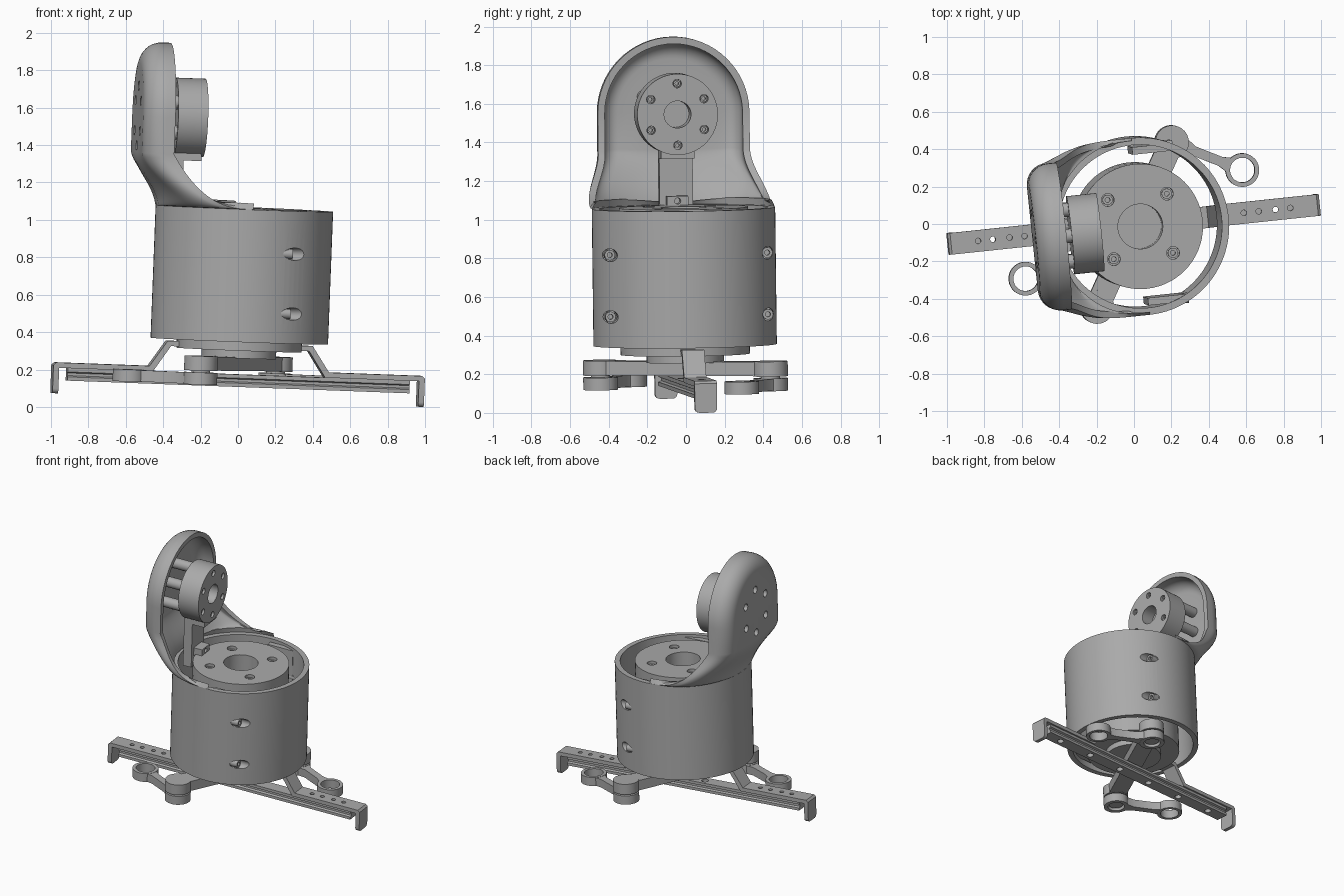
import bpy, bmesh, math
from mathutils import Matrix, Vector

if "Cube" in bpy.data.objects:
    bpy.data.objects.remove(bpy.data.objects["Cube"])

grey = bpy.data.materials.new("plain grey")
grey.use_nodes = True
COL = (0.4, 0.4, 0.4, 1)
grey.diffuse_color = COL
grey.node_tree.nodes["Principled BSDF"].inputs["Base Color"].default_value = COL
parts = []
HEAD_Z = 1.545                       # height of the head motor axis
ALONG_X = Matrix.Translation((0, 0, HEAD_Z)) @ Matrix.Rotation(math.pi / 2, 4, 'Y')


def finish(name, bm, place=None, normals=True):
    bmesh.ops.remove_doubles(bm, verts=bm.verts, dist=1e-5)
    if normals:
        bmesh.ops.recalc_face_normals(bm, faces=bm.faces)
    if place:
        bm.transform(place)
    me = bpy.data.meshes.new(name)
    bm.to_mesh(me)
    bm.free()
    me.materials.append(grey)
    ob = bpy.data.objects.new(name, me)
    bpy.context.collection.objects.link(ob)
    parts.append(ob)
    return ob


def lathe(name, profile, place=None, closed=False, steps=64):
    bm = bmesh.new()
    vs = [bm.verts.new((r, 0, z)) for r, z in profile]
    pairs = list(zip(vs, vs[1:])) + ([(vs[-1], vs[0])] if closed else [])
    edges = [bm.edges.new(p) for p in pairs]
    bmesh.ops.spin(bm, geom=vs + edges, axis=(0, 0, 1), cent=(0, 0, 0),
                   angle=math.tau, steps=steps)
    return finish(name, bm, place)


def rod(name, r, z0, z1, place=None, bore=0, steps=32):
    if bore:
        return lathe(name, [(bore, z0), (r, z0), (r, z1), (bore, z1)], place, True, steps)
    return lathe(name, [(0, z0), (r, z0), (r, z1), (0, z1)], place, False, steps)


def prism(name, pts, lo, hi, axis, place=None):
    """Extrude an outline along x, y or z."""
    put = {'x': lambda a, b, t: (t, a, b), 'y': lambda a, b, t: (a, t, b),
           'z': lambda a, b, t: (a, b, t)}[axis]
    bm = bmesh.new()
    face = bm.faces.new([bm.verts.new(put(a, b, lo)) for a, b in pts])
    new = bmesh.ops.extrude_face_region(bm, geom=[face])["geom"]
    move = Vector(put(0, 0, hi - lo))
    bmesh.ops.translate(bm, verts=[v for v in new if isinstance(v, bmesh.types.BMVert)], vec=move)
    return finish(name, bm, place)


def box(name, x, y, z, place=None):
    return prism(name, [(x[0], y[0]), (x[1], y[0]), (x[1], y[1]), (x[0], y[1])],
                 z[0], z[1], 'z', place)


def apply_mod(ob, mod):
    bpy.context.view_layer.objects.active = ob
    bpy.ops.object.modifier_apply(modifier=mod.name)


def cut(ob, cutters):
    for c in cutters:
        c.hide_render = True
        mod = ob.modifiers.new("hole", 'BOOLEAN')
        mod.operation, mod.solver, mod.object = 'DIFFERENCE', 'EXACT', c
        apply_mod(ob, mod)
        parts.remove(c)
        bpy.data.objects.remove(c)


def at(x, y, z=0):
    return Matrix.Translation((x, y, z))


def ring_spots(n, radius, start=0):
    return [(radius * math.cos(start + i * math.tau / n),
             radius * math.sin(start + i * math.tau / n)) for i in range(n)]


# Housing tube with side screw pockets and inner screw bosses
R = 0.475
tube = rod("housing_tube", R, 0.36, 1.07, bore=0.437, steps=96)
side = Matrix.Rotation(math.pi / 2, 4, 'Y')
spots = [(y, z) for y in (-0.41, 0.41) for z in (0.52, 0.84)]
cut(tube, [rod("cutter", 0.033, 0.15, 0.6, at(0, y, z) @ side) for y, z in spots])
for y, z in spots:
    rod("housing_screw", 0.027, 0.17, 0.225, at(0, y, z) @ side, bore=0.013)
for s in (-1, 1):
    box("screw_boss", (0, 0.2), sorted((s * 0.385, s * 0.425)), (0.4, 1.05))

# Main motor with bore, bolts and stepped underside
motor = lathe("main_motor", [(0, 0.27), (0.2, 0.27), (0.2, 0.312), (0.335, 0.312), (0.335, 1.073),
                             (0.12, 1.073), (0.12, 0.88), (0, 0.88)])
bolts = ring_spots(4, 0.225, math.pi / 4)
cut(motor, [rod("cutter", 0.034, 1.03, 1.2, at(x, y)) for x, y in bolts])
for x, y in bolts:
    rod("motor_bolt", 0.027, 1.02, 1.055, at(x, y), bore=0.013)

# Head shell: a dished arch that flows down into the half tube
BACK, RIM, HALF, FLAT = -0.592, -0.43, 0.395, 0.28
half = [(FLAT * i / 5, BACK) for i in range(5)]
round_r = HALF - FLAT
half += [(FLAT + round_r * math.sin(a), BACK + round_r * (1 - math.cos(a)))
         for a in [i * math.pi / 16 for i in range(9)]]
half += [(HALF, RIM)]
lengths = [0]
for p, q in zip(half, half[1:]):
    lengths.append(lengths[-1] + math.dist(p, q))
section = [(-r, x, -l / lengths[-1]) for (r, x), l in zip(half, lengths)][:0:-1]
section += [(r, x, l / lengths[-1]) for (r, x), l in zip(half, lengths)]


def shell_row(z):
    t = min(1, max(0, (z - 1.07) / 0.28))
    smooth = t * t * (3 - 2 * t)
    row = []
    for y, x, s in section:
        fx = (1 - abs(s)) * smooth + abs(s) * t ** 0.37
        ang = s * math.pi / 2
        row.append((x * fx - R * math.cos(ang) * (1 - fx),
                    y * smooth + R * math.sin(ang) * (1 - smooth), z))
    return row


def add_grid(bm, rows):
    grid = [[bm.verts.new(p) for p in row] for row in rows]
    for a, b in zip(grid, grid[1:]):
        for i in range(len(a) - 1):
            bm.faces.new((a[i], a[i + 1], b[i + 1], b[i]))


bm = bmesh.new()
add_grid(bm, [shell_row(1.07 + 0.28 * (i / 20) ** 1.6) for i in range(21)] + [shell_row(HEAD_Z)])
add_grid(bm, [[(r * math.cos(a), x, r * math.sin(a)) for r, x in half]
              for a in [i * math.pi / 32 for i in range(33)]])
# the dome grid was laid out as (y, x, z - centre); put it in place
for v in list(bm.verts)[22 * len(section):]:
    v.co = (v.co.y, v.co.x, v.co.z + HEAD_Z)
bmesh.ops.remove_doubles(bm, verts=bm.verts, dist=1e-5)
bmesh.ops.dissolve_degenerate(bm, edges=bm.edges, dist=1e-6)
bmesh.ops.recalc_face_normals(bm, faces=bm.faces)
if sum(f.normal.x * f.calc_area() for f in bm.faces) > 0:
    bmesh.ops.reverse_faces(bm, faces=bm.faces)
shell = finish("head_shell", bm, normals=False)
wall = shell.modifiers.new("wall", 'SOLIDIFY')
wall.thickness, wall.offset = 0.036, -1
apply_mod(shell, wall)
ring = [ALONG_X @ at(x, y) for x, y in ring_spots(6, 0.16)]
cut(shell, [rod("cutter", 0.026, -0.7, -0.5, m) for m in ring])

# Head motor on six standoffs
head = lathe("head_motor", [(0, -0.395), (0.21, -0.395), (0.21, -0.235), (0.07, -0.235),
                            (0.07, -0.34), (0, -0.34)], ALONG_X)
cut(head, [rod("cutter", 0.022, -0.27, -0.2, m) for m in ring])
for m in ring:
    rod("standoff", 0.038, -0.565, -0.39, m, bore=0.024)
    rod("head_bolt", 0.018, -0.28, -0.25, m, bore=0.009)

# Strut, foot and clip under the head motor
box("head_strut", (-0.41, -0.345), (-0.087, 0.087), (0.98, 1.38))
box("motor_foot", (-0.38, -0.25), (-0.087, 0.087), (1.315, 1.37))
clip = box("strut_clip", (-0.37, -0.28), (-0.055, 0.055), (1.06, 1.12))
cut(clip, [rod("cutter", 0.016, -0.34, -0.2, at(0, 0, 1.095) @ side)])

# Slotted rail with mounting holes
outline = [(0.046, 0.115), (0.046, 0.135), (0.032, 0.142), (0.032, 0.156), (0.046, 0.162), (0.046, 0.182)]
rail = prism("slide_rail", outline + [(-a, b) for a, b in outline[::-1]], -0.92, 0.92, 'x')
cut(rail, [rod("cutter", 0.024, 0, 0.3, at(s * x, 0)) for s in (-1, 1) for x in (0.15, 0.46, 0.77)])

for turn in (0, math.pi):
    half_turn = Matrix.Rotation(turn, 4, 'Z')
    # Bent bracket with a hooked end
    path = [(0.27, 0.348), (0.39, 0.348), (0.483, 0.21), (0.985, 0.21), (0.999, 0.196), (0.999, 0.045),
            (0.968, 0.045), (0.968, 0.182), (0.463, 0.182), (0.372, 0.32), (0.27, 0.32)]
    arm = prism("bracket_arm", path, -0.058, 0.058, 'y', half_turn)
    corners = [e for e in arm.data.edges
               if all(arm.data.vertices[i].co.z < 0.05 for i in e.vertices)
               and abs(arm.data.vertices[e.vertices[0]].co.x - arm.data.vertices[e.vertices[1]].co.x) > 0.01]
    bm = bmesh.new()
    bm.from_mesh(arm.data)
    bm.edges.ensure_lookup_table()
    bmesh.ops.bevel(bm, geom=[bm.edges[e.index] for e in corners], offset=0.025,
                    segments=4, affect='EDGES', profile=0.5)
    bm.to_mesh(arm.data)
    bm.free()
    cut(arm, [rod("cutter", 0.015, 0.1, 0.3, half_turn @ at(x, 0)) for x in (0.59, 0.67, 0.76, 0.84)])

    # Horn lobe, pivot and link to the free ring
    lobe, tip = Vector((0.245, 0.417, 0)), Vector((0.607, 0.228, 0))
    rod("horn_lobe", 0.09, 0.2, 0.278, half_turn @ at(*lobe))
    rod("pivot_pin", 0.05, 0.14, 0.22, half_turn @ at(*lobe))
    rod("link_eye", 0.09, 0.125, 0.19, half_turn @ at(*lobe), bore=0.06)
    rod("link_ring", 0.09, 0.125, 0.19, half_turn @ at(*tip), bore=0.066)
    way = tip - lobe
    place = half_turn @ at(*lobe) @ Matrix.Rotation(math.atan2(way.y, way.x), 4, 'Z')
    end = way.length - 0.075
    prism("link_arm", [(0.068, -0.05), (0.13, -0.026), (end - 0.05, -0.026), (end, -0.04),
                       (end, 0.04), (end - 0.05, 0.026), (0.13, 0.026), (0.068, 0.05)],
          0.127, 0.188, 'z', place)

# Horn bar crossing beneath the main motor
box("horn_bar", (-lobe.length, lobe.length), (-0.065, 0.065), (0.202, 0.276),
    Matrix.Rotation(math.atan2(lobe.y, lobe.x), 4, 'Z'))

# Lean and turn the whole assembly, rest it on the ground, shade smooth
pose = (at(-0.007, 0, 0) @ Matrix.Rotation(math.radians(0.7), 4, 'X')
        @ Matrix.Rotation(math.radians(2.2), 4, 'Y') @ Matrix.Rotation(math.radians(6), 4, 'Z'))
for ob in parts:
    ob.data.transform(pose)
drop = min(v.co.z for ob in parts for v in ob.data.vertices)
for ob in parts:
    ob.data.transform(at(0, 0, -drop))
    bpy.ops.object.select_all(action='DESELECT')
    ob.select_set(True)
    bpy.context.view_layer.objects.active = ob
    bpy.ops.object.shade_smooth_by_angle(angle=math.radians(35))
